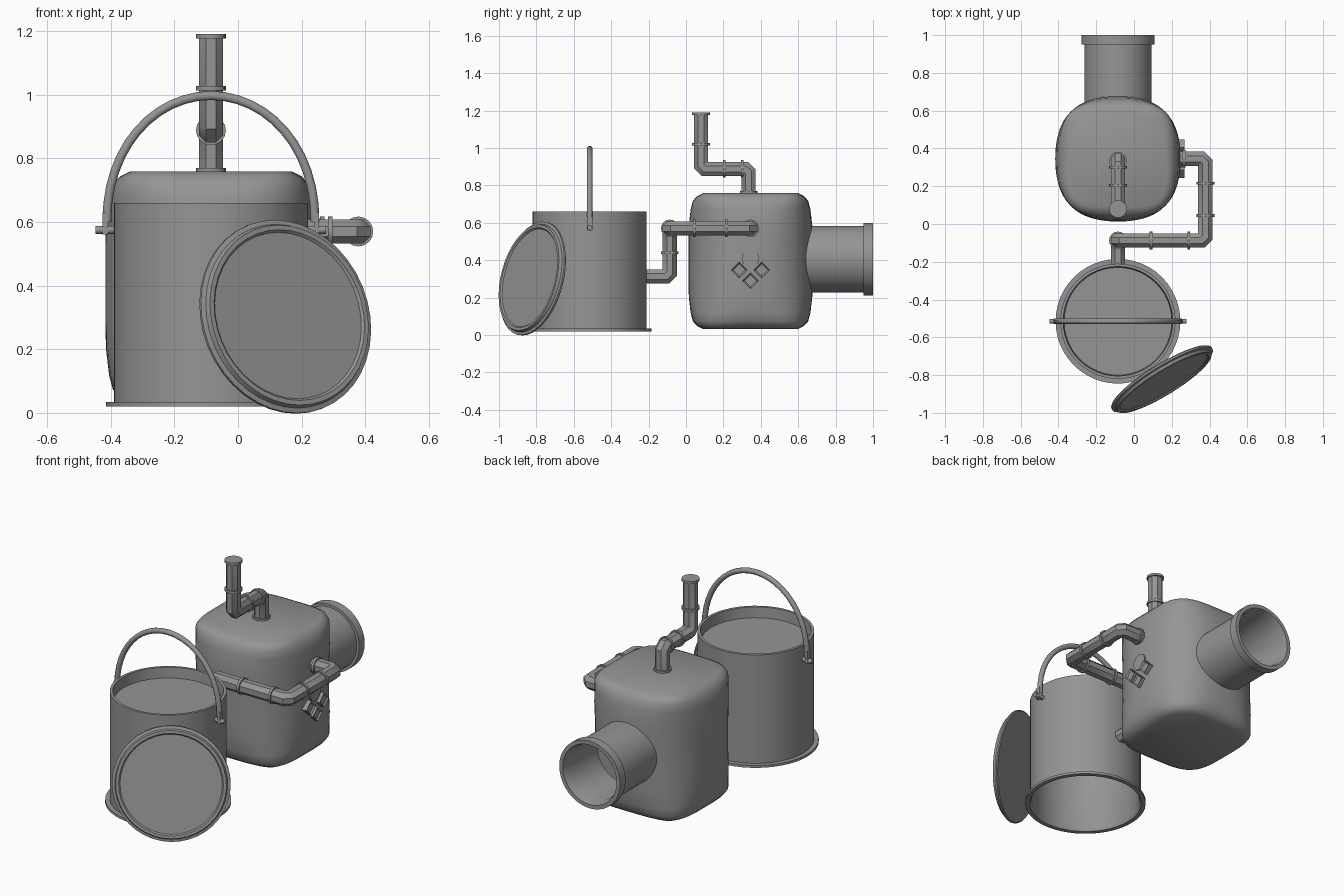
import bpy, bmesh
from math import cos, sin, pi, radians
from mathutils import Vector, Matrix

if "Cube" in bpy.data.objects:
    bpy.data.objects.remove(bpy.data.objects["Cube"])

GREY = (0.3, 0.3, 0.3, 1)
metal = bpy.data.materials.new("plain_grey")
metal.use_nodes = True
metal.diffuse_color = GREY
metal.node_tree.nodes["Principled BSDF"].inputs["Base Color"].default_value = GREY

CX = -0.085          # shared axis of bucket, tank and barrel
BUCKET_Y, TANK_Y = -0.515, 0.345
X, Y, Z = Vector((1, 0, 0)), Vector((0, 1, 0)), Vector((0, 0, 1))


def finish(name, bm, angle=35):
    bmesh.ops.recalc_face_normals(bm, faces=bm.faces)
    mesh = bpy.data.meshes.new(name)
    bm.to_mesh(mesh)
    bm.free()
    mesh.materials.append(metal)
    ob = bpy.data.objects.new(name, mesh)
    bpy.context.collection.objects.link(ob)
    bpy.ops.object.select_all(action='DESELECT')
    ob.select_set(True)
    bpy.context.view_layer.objects.active = ob
    bpy.ops.object.shade_smooth_by_angle(angle=radians(angle))
    return ob


def loft(name, rings, angle=35):
    """Skin a row of closed rings and cap both ends."""
    bm = bmesh.new()
    loops = [[bm.verts.new(p) for p in ring] for ring in rings]
    n = len(loops[0])
    for a, b in zip(loops, loops[1:]):
        for i in range(n):
            j = (i + 1) % n
            bm.faces.new((a[i], a[j], b[j], b[i]))
    bm.faces.new(loops[0])
    bm.faces.new(loops[-1])
    return finish(name, bm, angle)


def lathe(name, profile, centre, axis=Z, sides=40):
    """Turn a (radius, height) profile about an axis."""
    m = Matrix.Translation(centre) @ axis.to_track_quat('Z', 'Y').to_matrix().to_4x4()
    turn = [2 * pi * i / sides for i in range(sides)]
    return loft(name, [[m @ Vector((r * cos(t), r * sin(t), h)) for t in turn]
                       for r, h in profile])


def sweep(name, points, radius, sides=8, chamfer=0.0, angle=35):
    """Sweep a round section along a path with mitred corners."""
    pts = [Vector(p) for p in points]
    if chamfer:
        cut = [pts[0]]
        for a, p, b in zip(pts, pts[1:], pts[2:]):
            cut += [p + (a - p).normalized() * chamfer, p + (b - p).normalized() * chamfer]
        pts = cut + [pts[-1]]
    dirs = [(b - a).normalized() for a, b in zip(pts, pts[1:])]
    q = dirs[0].to_track_quat('Z', 'Y')
    offs = [q @ Vector((radius * cos(t), radius * sin(t), 0))
            for t in (2 * pi * (i + 0.5) / sides for i in range(sides))]
    rings = [[pts[0] + o for o in offs]]
    for p, d0, d1 in zip(pts[1:], dirs, dirs[1:]):
        n = d0 + d1
        offs = [o - d0 * (o.dot(n) / d0.dot(n)) for o in offs]
        rings.append([p + o for o in offs])
        offs = [o - d1 * o.dot(d1) for o in offs]
    rings.append([pts[-1] + o for o in offs])
    return loft(name, rings, angle)


def collars(name, spots):
    for i, (p, axis) in enumerate(spots):
        lathe(f"{name}_{i + 1}", [(0.047, -0.007), (0.047, 0.007)], p, axis, 16)


def box(name, centre, size, rot=None, inset=0.0):
    bm = bmesh.new()
    bmesh.ops.create_cube(bm, size=1)
    bmesh.ops.scale(bm, vec=size, verts=bm.verts)
    if inset:
        bm.normal_update()
        front = [f for f in bm.faces if f.normal.x > 0.9]
        bmesh.ops.inset_region(bm, faces=front, thickness=inset)
        bmesh.ops.translate(bm, vec=(-0.008, 0, 0), verts=front[0].verts)
    bm.transform(Matrix.Translation(centre) @ (rot or Matrix()))
    return finish(name, bm)


# Bucket: base flange, thin wall, surface just under the rim, hollow below
lathe("bucket", [(0.295, 0.59), (0.295, 0.04), (0.305, 0.02), (0.33, 0.02), (0.33, 0.034),
                 (0.305, 0.034), (0.305, 0.66), (0.29, 0.66), (0.285, 0.6)],
      (CX, BUCKET_Y, 0), sides=48)

# Bucket handle with its ears and pins
arc = [(CX - 0.327 * cos(pi * i / 24), BUCKET_Y, 0.6 + 0.397 * sin(pi * i / 24) ** 0.95)
       for i in range(25)]
sweep("bucket_handle", arc, 0.015, angle=50)
for side, label in ((1, "left"), (-1, "right")):
    box(f"handle_ear_{label}", (CX + side * 0.332, BUCKET_Y, 0.595), (0.016, 0.03, 0.07))
    lathe(f"handle_pin_{label}", [(0.013, -0.03), (0.013, 0.03)],
          (CX + side * 0.332, BUCKET_Y, 0.575), X, 12)

# Lid leaning on the bucket
lathe("lid", [(0.305, -0.015), (0.311, -0.01), (0.311, 0.0), (0.296, 0.004), (0.29, 0.02),
              (0.275, 0.02), (0.268, 0.012)],
      (0.151, -0.824, 0.303), Vector((0.51, -0.83, 0.22)).normalized(), 40)


# Tank: round at the waist, squarer at its flat ends
def tank_ring(half, z, power, n=64):
    ring = []
    for i in range(n):
        c, s = cos(2 * pi * i / n), sin(2 * pi * i / n)
        k = half / (abs(c) ** power + abs(s) ** power) ** (1 / power)
        ring.append((CX + k * c, TANK_Y + k * s, z))
    return ring


ends = [(0.255, 0.0, 5), (0.285, 0.015, 4), (0.308, 0.04, 3.3), (0.32, 0.085, 2.8),
        (0.33, 0.17, 2.5), (0.332, 0.27, 2.35)]
stack = [(h, 0.033 + d, p) for h, d, p in ends] + [(h, 0.758 - d, p) for h, d, p in ends[::-1]]
loft("tank", [tank_ring(*s) for s in stack], 40)

# Open barrel at the back of the tank
lathe("back_barrel", [(0.178, 0.4), (0.178, 0.95), (0.194, 0.95), (0.194, 1.0),
                      (0.172, 1.0), (0.16, 0.96), (0.16, 0.7)], (CX, 0, 0.405), Y)

# Chimney pipe on the top
sweep("chimney_pipe", [(CX, 0.335, 0.7), (CX, 0.335, 0.888), (CX, 0.08, 0.888), (CX, 0.08, 1.185)],
      0.041, chamfer=0.02)
collars("chimney_collar", [((CX, 0.335, 0.763), Z), ((CX, 0.3, 0.888), Y), ((CX, 0.205, 0.888), Y),
                           ((CX, 0.08, 1.02), Z), ((CX, 0.08, 1.183), Z)])

# Feed pipe from the tank's left side round to the bucket
PX, PY, PZ, LOW = 0.378, -0.087, 0.57, 0.312
sweep("feed_pipe", [(0.2, TANK_Y, PZ), (PX, TANK_Y, PZ), (PX, PY, PZ), (CX, PY, PZ),
                    (CX, PY, LOW), (CX, -0.23, LOW)], 0.041, chamfer=0.02)
collars("feed_collar", [((0.265, TANK_Y, PZ), X), ((PX, 0.215, PZ), Y), ((PX, 0.045, PZ), Y),
                        ((0.29, PY, PZ), X), ((0.09, PY, PZ), X), ((CX, PY, 0.44), Z)])

# Badge on the tank's left side: a disc over three framed diamonds
lathe("badge_disc", [(0.047, -0.02), (0.047, 0.008)], (0.246, TANK_Y, 0.41), X, 20)
diamond = Matrix.Rotation(radians(45), 4, 'X')
for i, (dy, z) in enumerate(((-0.06, 0.348), (0.06, 0.348), (0, 0.29))):
    box(f"badge_diamond_{i + 1}", (0.248, TANK_Y + dy, z), (0.04, 0.06, 0.06), diamond, 0.01)
